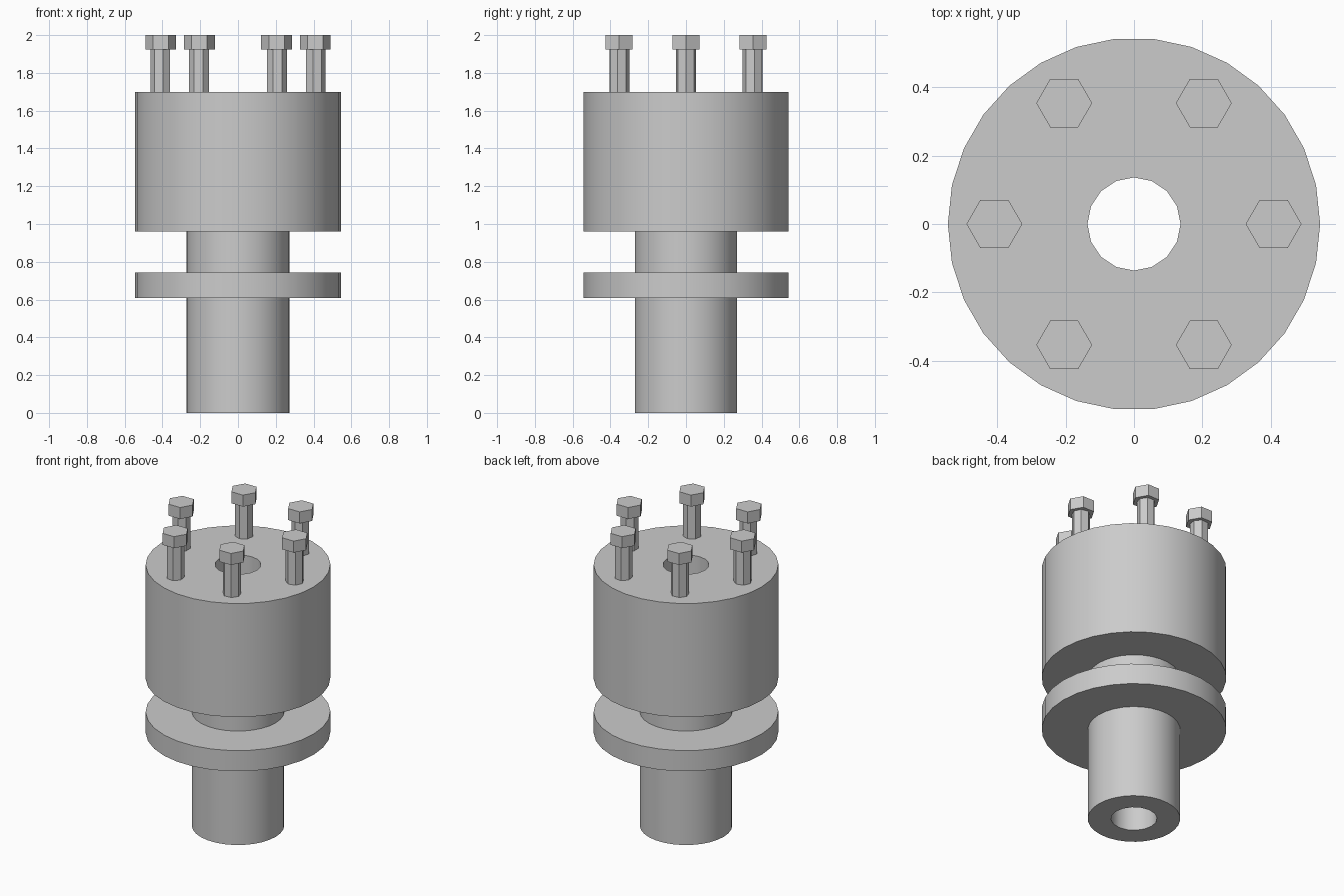
import bpy, bmesh
from math import cos, sin, pi, radians

cube = bpy.data.objects.get("Cube")
if cube:
    bpy.data.objects.remove(cube)

U = 0.02727  # design unit

metal = bpy.data.materials.new("grey metal")
metal.use_nodes = True
metal.diffuse_color = (0.6, 0.6, 0.6, 1)
metal.node_tree.nodes["Principled BSDF"].inputs["Base Color"].default_value = (0.6, 0.6, 0.6, 1)


def finish(name, bm, smooth):
    bmesh.ops.recalc_face_normals(bm, faces=bm.faces)
    mesh = bpy.data.meshes.new(name)
    bm.to_mesh(mesh)
    bm.free()
    mesh.materials.append(metal)
    obj = bpy.data.objects.new(name, mesh)
    bpy.context.collection.objects.link(obj)
    if smooth:
        bpy.ops.object.select_all(action='DESELECT')
        obj.select_set(True)
        bpy.context.view_layer.objects.active = obj
        bpy.ops.object.shade_smooth_by_angle(angle=radians(30))
    return obj


def wall(bm, radius, sides, z0, z1, cx=0, cy=0, turn=0):
    """Upright polygon wall; returns its bottom and top vertex rings."""
    rings = []
    for z in (z0, z1):
        rings.append([bm.verts.new((cx + radius * cos(turn + 2 * pi * i / sides),
                                    cy + radius * sin(turn + 2 * pi * i / sides), z))
                      for i in range(sides)])
    low, high = rings
    for i in range(sides):
        j = (i + 1) % sides
        bm.faces.new((low[i], low[j], high[j], high[i]))
    return rings


def bored_cylinder(name, outer, inner, z0, z1, inner_sides=16):
    bm = bmesh.new()
    rings_out = wall(bm, outer, 30, z0, z1)
    rings_in = wall(bm, inner, inner_sides, z0, z1)
    # Ring-shaped end caps
    for a, b in zip(rings_out, rings_in):
        edges = [bm.edges.get((r[i - 1], r[i])) for r in (a, b) for i in range(len(r))]
        bmesh.ops.triangle_fill(bm, edges=edges, use_beauty=True, normal=(0, 0, 1))
    return finish(name, bm, True)


def prism(name, radius, sides, z0, z1, cx, cy, turn):
    bm = bmesh.new()
    for ring in wall(bm, radius, sides, z0, z1, cx, cy, turn):
        bm.faces.new(ring)
    return finish(name, bm, False)


# Hollow stem, flange collar and bored main body
bored_cylinder("stem", 10 * U, 5 * U, 0, 0.96)
bored_cylinder("flange", 20 * U, 9.5 * U, 0.607, 0.742, 30)
bored_cylinder("body", 20 * U, 5 * U, 0.96, 1.70)

# Ring of six bolts standing on the body
for k in range(6):
    a = k * pi / 3
    x, y = 15 * U * cos(a), 15 * U * sin(a)
    prism(f"bolt_shank_{k + 1}", 2 * U, 7, 1.70, 1.925, x, y, a)
    prism(f"bolt_head_{k + 1}", 3 * U, 6, 1.925, 2.0, x, y, a)
